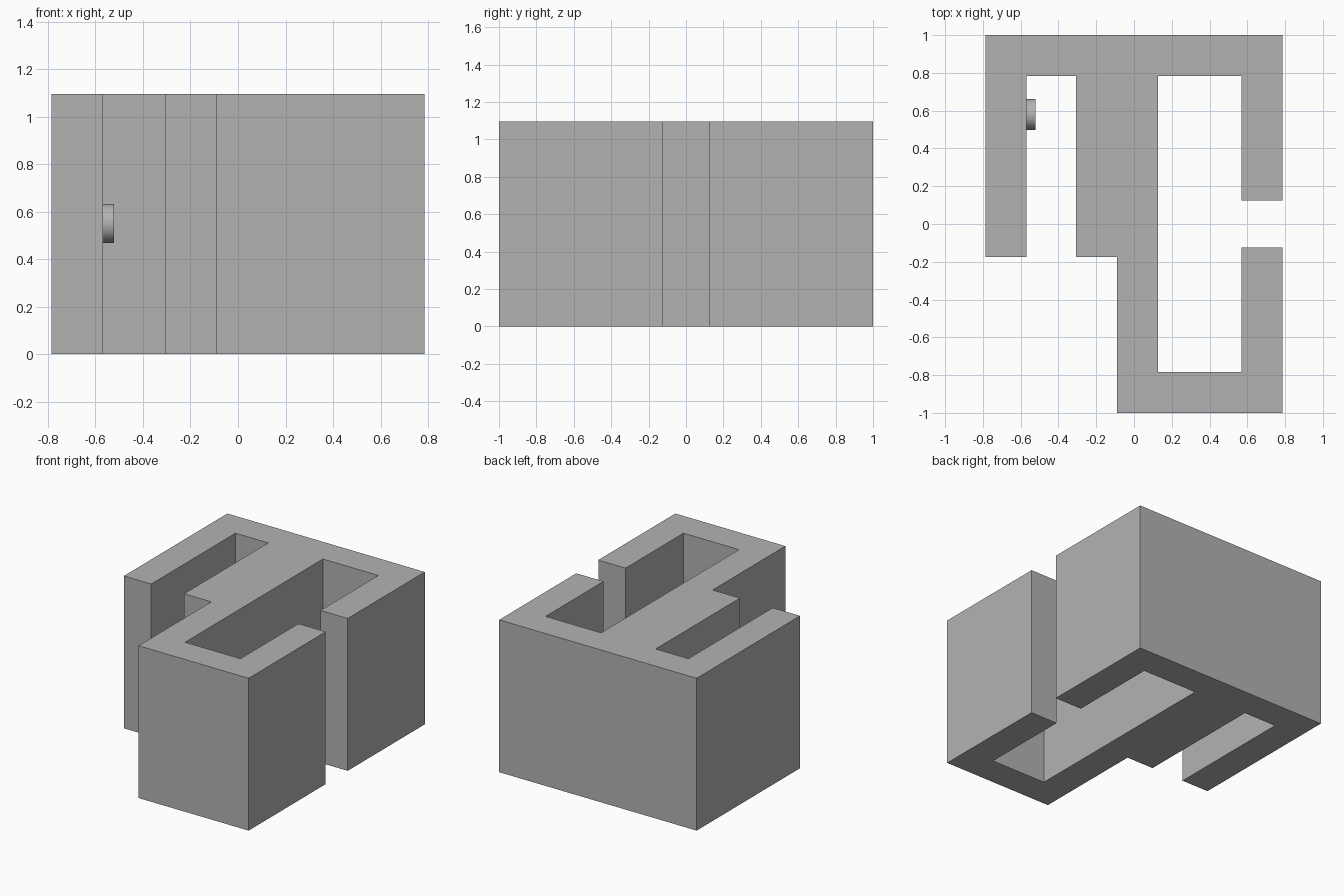
import bpy, bmesh, math
from mathutils import Matrix

if "Cube" in bpy.data.objects:
    bpy.data.objects.remove(bpy.data.objects["Cube"], do_unlink=True)

HEIGHT = 1.095
HALF_X, HALF_Y, WALL = 0.785, 1.0, 0.217
IN_X, IN_Y = HALF_X - WALL, HALF_Y - WALL
GAP = 0.125             # half width of the side opening
SPINE_L, SPINE_R = -0.09, 0.127
STEP_X, STEP_Y = -0.307, -0.174

grey = bpy.data.materials.new("light grey")
grey.use_nodes = True
grey.diffuse_color = (0.45, 0.45, 0.45, 1)
grey.node_tree.nodes["Principled BSDF"].inputs["Base Color"].default_value = grey.diffuse_color


def add_object(name, bm):
    bmesh.ops.recalc_face_normals(bm, faces=bm.faces)
    mesh = bpy.data.meshes.new(name)
    bm.to_mesh(mesh)
    bm.free()
    mesh.materials.append(grey)
    obj = bpy.data.objects.new(name, mesh)
    bpy.context.collection.objects.link(obj)
    return obj


# Walls: one continuous plan outline, extruded upward
outline = [
    (-HALF_X, HALF_Y), (-HALF_X, STEP_Y), (-IN_X, STEP_Y), (-IN_X, IN_Y),
    (STEP_X, IN_Y), (STEP_X, STEP_Y), (SPINE_L, STEP_Y), (SPINE_L, -HALF_Y),
    (HALF_X, -HALF_Y), (HALF_X, -GAP), (IN_X, -GAP), (IN_X, -IN_Y),
    (SPINE_R, -IN_Y), (SPINE_R, IN_Y), (IN_X, IN_Y), (IN_X, GAP),
    (HALF_X, GAP), (HALF_X, HALF_Y),
]
bm = bmesh.new()
base = bm.faces.new([bm.verts.new((x, y, 0)) for x, y in outline])
top = bmesh.ops.extrude_face_region(bm, geom=[base], use_keep_orig=True)
bmesh.ops.translate(bm, vec=(0, 0, HEIGHT),
                    verts=[v for v in top["geom"] if isinstance(v, bmesh.types.BMVert)])
add_object("walls", bm)

# Round button on the inner face of the narrow channel
bm = bmesh.new()
bmesh.ops.create_cone(bm, cap_ends=True, segments=48, radius1=0.082, radius2=0.082, depth=0.054,
                      matrix=Matrix.Translation((-0.548, 0.58, 0.55))
                      @ Matrix.Rotation(math.pi / 2, 4, "Y"))
button = add_object("round_button", bm)
bpy.ops.object.select_all(action="DESELECT")
button.select_set(True)
bpy.context.view_layer.objects.active = button
bpy.ops.object.shade_smooth_by_angle(angle=math.radians(40))
